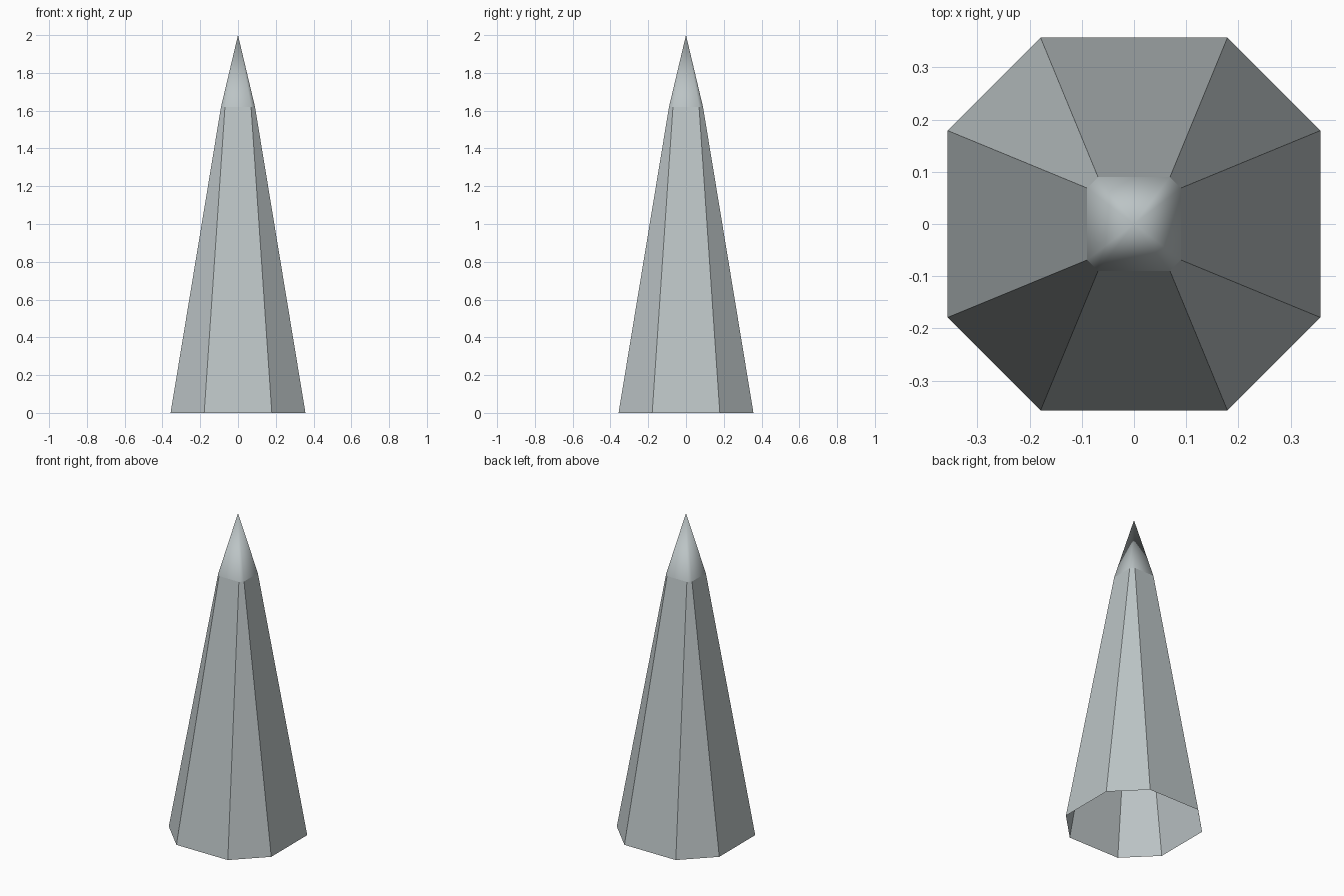
import bpy

if "Cube" in bpy.data.objects:
    bpy.data.objects.remove(bpy.data.objects["Cube"])

grey = bpy.data.materials.new("pale_grey")
grey.diffuse_color = (0.50, 0.55, 0.56, 1)
grey.use_nodes = True
grey.node_tree.nodes["Principled BSDF"].inputs["Base Color"].default_value = grey.diffuse_color


def ring(wide, narrow, z):
    """Eight-sided cross-section: a square with cut corners."""
    w, n = wide, narrow
    return [(x, y, z) for x, y in ((w, -n), (w, n), (n, w), (-n, w),
                                   (-w, n), (-w, -n), (-n, -w), (n, -w))]


def part(name, verts, faces, smooth):
    mesh = bpy.data.meshes.new(name)
    mesh.from_pydata(verts, [], faces)
    mesh.materials.append(grey)
    for p in mesh.polygons:
        p.use_smooth = smooth
    obj = bpy.data.objects.new(name, mesh)
    bpy.context.collection.objects.link(obj)
    return obj


# Tapered hollow shaft, open at the bottom, flat faces
part("spike_shaft", ring(0.357, 0.179, 0) + ring(0.09, 0.069, 1.62),
     [(i, (i + 1) % 8, 8 + (i + 1) % 8, 8 + i) for i in range(8)], False)

# Smooth pointed tip
part("spike_tip", ring(0.09, 0.069, 1.62) + [(0, 0, 2)],
     [(i, (i + 1) % 8, 8) for i in range(8)], True)
